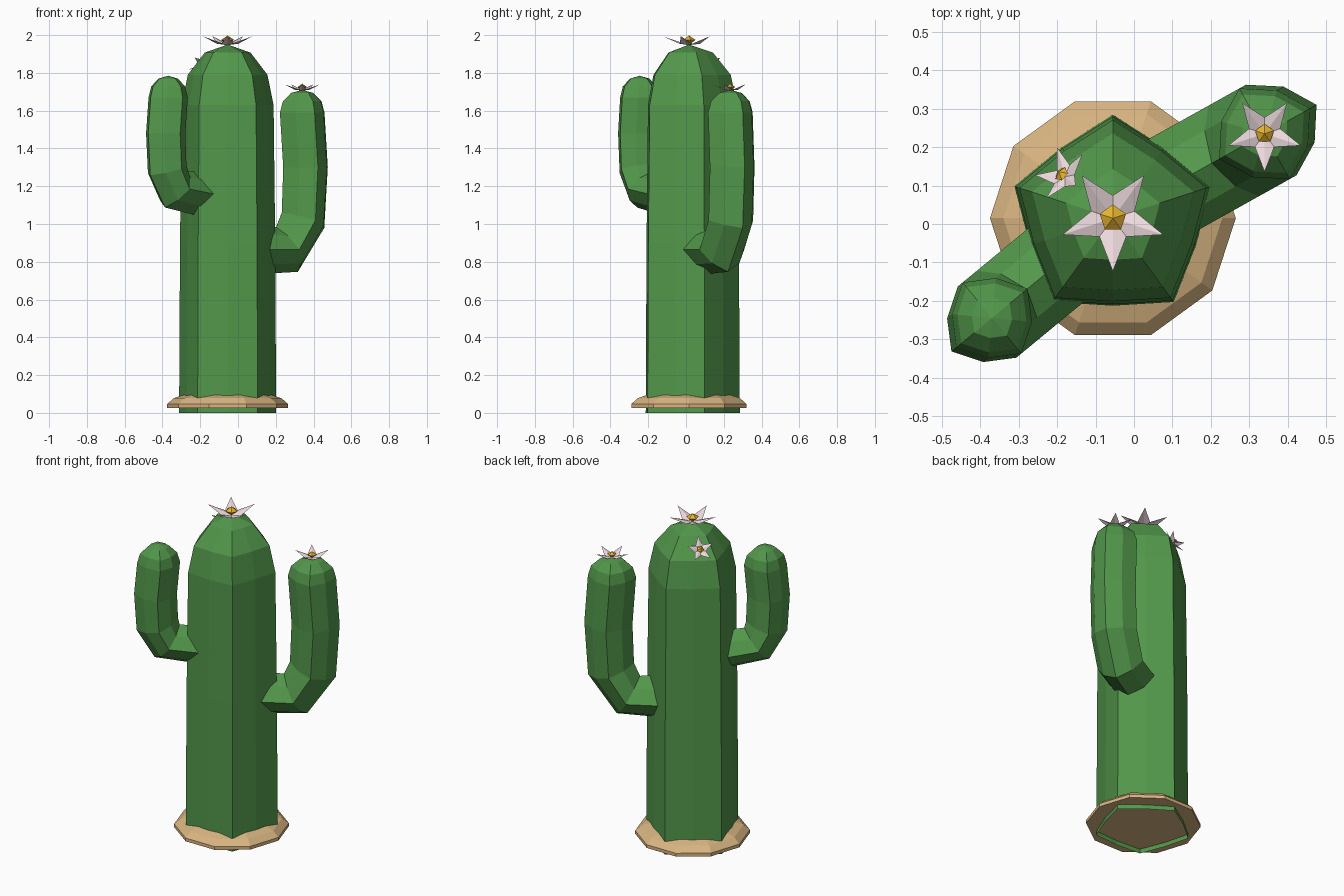
import bpy
from math import sin, cos, pi, atan2, hypot
from mathutils import Vector

if "Cube" in bpy.data.objects:
    bpy.data.objects.remove(bpy.data.objects["Cube"])

CX, CY = -0.055, 0.015  # trunk axis


def material(name, rgb):
    m = bpy.data.materials.new(name)
    m.diffuse_color = (*rgb, 1)
    m.use_nodes = True
    m.node_tree.nodes["Principled BSDF"].inputs["Base Color"].default_value = m.diffuse_color
    return m


GREEN = material("cactus_green", (0.085, 0.31, 0.07))
SAND = material("sand", (0.69, 0.46, 0.22))
PINK = material("petal_pink", (0.85, 0.70, 0.73))
YELLOW = material("flower_yellow", (0.80, 0.46, 0.03))


def make(name, verts, faces, mat):
    me = bpy.data.meshes.new(name)
    me.from_pydata([tuple(v) for v in verts], [], faces)
    me.materials.append(mat)
    ob = bpy.data.objects.new(name, me)
    bpy.context.collection.objects.link(ob)
    return ob


def loft(name, rings, mat, start=None, end=None):
    """Skin equal-length rings; optional points close the two ends."""
    n = len(rings[0])
    verts = [v for r in rings for v in r]
    faces = [(a * n + i, a * n + (i + 1) % n, (a + 1) * n + (i + 1) % n, (a + 1) * n + i)
             for a in range(len(rings) - 1) for i in range(n)]
    if start is not None:
        verts.append(start)
        faces += [((i + 1) % n, i, len(verts) - 1) for i in range(n)]
    if end is not None:
        verts.append(end)
        b = (len(rings) - 1) * n
        faces += [(b + i, b + (i + 1) % n, len(verts) - 1) for i in range(n)]
    return make(name, verts, faces, mat)


def ribbed(ribs, inner, phase=0.0):
    """Unit section whose points alternate between rib and groove."""
    out = []
    for i in range(ribs * 2):
        k, a = (1, inner)[i % 2], phase + pi * i / ribs
        out.append((k * cos(a), k * sin(a)))
    return out


DOME = [(cos(a), sin(a)) for a in (pi / 6, pi / 3)]

# trunk: five soft ribs, domed top, open underneath
section = ribbed(5, 0.845, pi / 2)
levels = [(0, 0.27), (0.9, 0.265), (1.63, 0.256)]
levels += [(1.63 + 0.32 * s, 0.256 * c) for c, s in DOME]
loft("trunk", [[Vector((CX + r * x, CY + r * y, z)) for x, y in section] for z, r in levels],
     GREEN, end=Vector((CX, CY, 1.95)))


# arms: four ribs swept along a bent path, path given as (distance from trunk, height)
def arm(name, tip, path, radius, dome):
    d = Vector((tip[0] - CX, tip[1] - CY, 0)).normalized()
    side, up = Vector((d.y, -d.x, 0)), Vector((0, 0, 1))
    base = Vector((CX, CY, 0))
    sec = ribbed(4, 0.87)
    frames = []
    for i, (s, z) in enumerate(path):
        p, q = path[max(i - 1, 0)], path[min(i + 1, len(path) - 1)]
        t1 = Vector((s - p[0], z - p[1]))
        t2 = Vector((q[0] - s, q[1] - z))
        t = t1.normalized() + t2.normalized() if i else t2
        if i == len(path) - 1:
            t = Vector((0, 1))
        frames.append((s, z, radius, atan2(t.y, t.x)))
    s, z = path[-1]
    frames += [(s, z + dome * h, radius * c, pi / 2) for c, h in DOME]
    rings = []
    for fs, fz, r, a in frames:
        out = d * sin(a) - up * cos(a)
        rings.append([base + d * fs + up * fz + (out * x - side * y) * r for x, y in sec])
    loft(name, rings, GREEN, start=base + d * path[0][0] + up * path[0][1],
         end=base + d * s + up * (z + dome))


arm("right_arm", (0.34, 0.235),
    [(0.10, 0.865), (0.36, 0.865), (0.457, 1.02), (0.472, 1.3), (0.452, 1.59)], 0.135, 0.12)
arm("left_arm", (-0.37, -0.245),
    [(0.10, 1.145), (0.36, 1.185), (0.415, 1.29), (0.425, 1.48), (0.408, 1.67)], 0.12, 0.115)

# sand mound: ten-sided collar round the foot
profile = [(0.32, 0.027), (0.32, 0.047), (0.285, 0.078)]
loft("sand_mound",
     [[Vector((CX + r * cos(i * pi / 5), CY + r * sin(i * pi / 5), z)) for i in range(10)]
      for r, z in profile],
     SAND, start=Vector((CX, CY, 0.027)), end=Vector((CX, CY, 0.17)))


# flowers: five creased petals with a faceted centre
def flower(name, pos, normal, r):
    rot = Vector(normal).to_track_quat('Z', 'Y')
    pos = Vector(pos)

    def put(rad, a, z):
        return pos + rot @ Vector((rad * r * cos(a), rad * r * sin(a), z * r))

    angles = [pi / 2 + i * pi / 5 for i in range(10)]
    petals = [put(*((1, a, 0.34) if i % 2 == 0 else (0.43, a, 0.05)))
              for i, a in enumerate(angles)]
    loft(name + "_petals", [petals], PINK, end=pos)
    ring = [put(0.26, a + pi / 5, 0.2) for a in angles[::2]]
    loft(name + "_centre", [ring], YELLOW, start=put(0, 0, 0), end=put(0, 0, 0.37))


flower("top_flower", (CX, CY, 1.947), (0, 0, 1), 0.138)
flower("side_flower", (-0.18, 0.123, 1.845), (-0.55, 0.45, 0.7), 0.078)
flower("arm_flower", (0.34, 0.235, 1.706), (0, 0, 1), 0.099)
